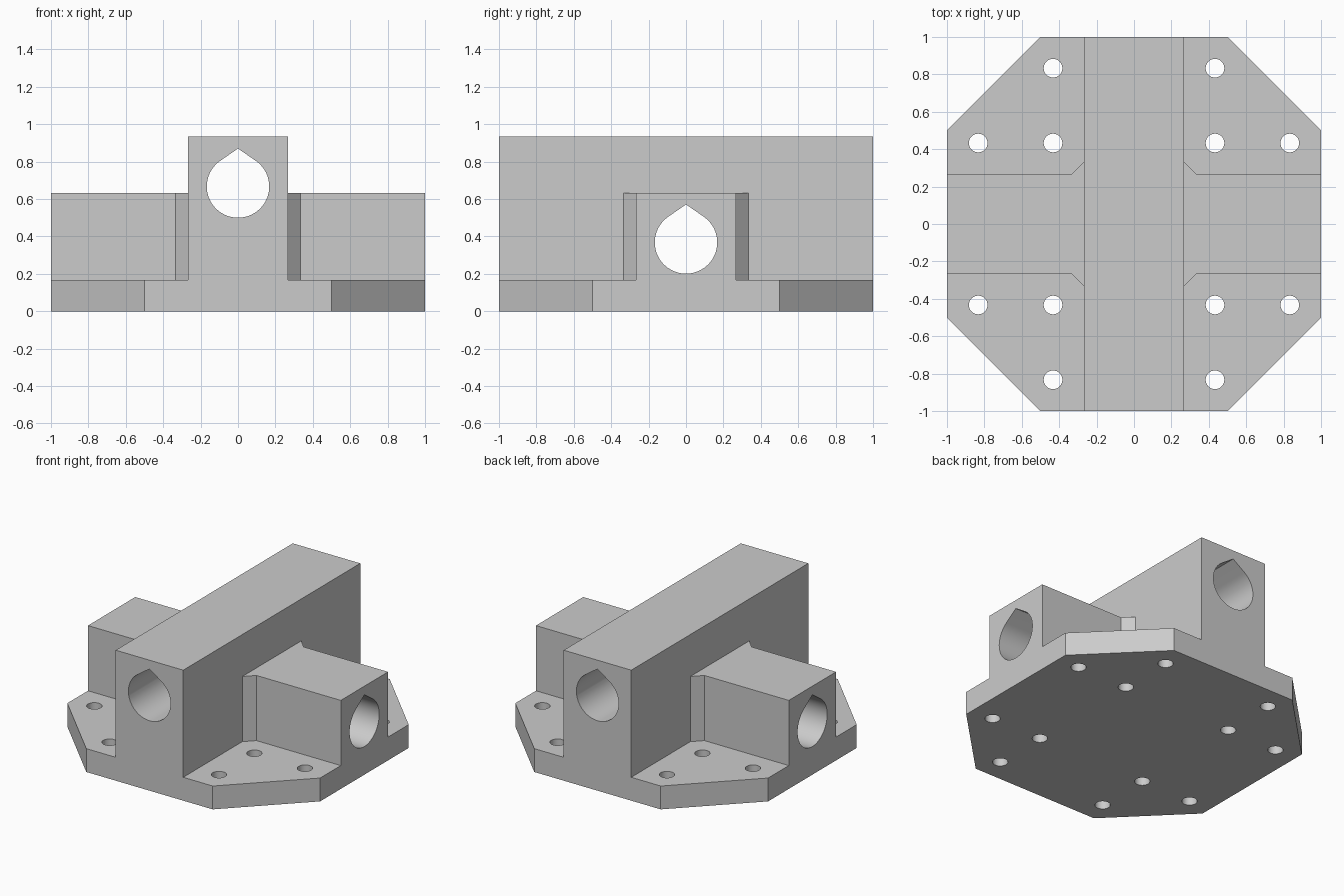
import bpy
import bmesh
from math import acos, cos, pi, radians, sin
from mathutils import Matrix, Vector

cube = bpy.data.objects.get("Cube")
if cube:
    bpy.data.objects.remove(cube, do_unlink=True)

BASE_TOP, ARM_TOP, RIDGE_TOP = 0.167, 0.633, 0.933
HALF, CHAMFER = 0.267, 0.333      # half width of the bars, reach of corner webs
SIDE = 0.5                        # half length of the straight base sides

grey = bpy.data.materials.new("light_grey")
grey.use_nodes = True
grey.diffuse_color = (0.6, 0.6, 0.6, 1)
grey.node_tree.nodes["Principled BSDF"].inputs["Base Color"].default_value = (0.6, 0.6, 0.6, 1)


def prism(name, outline, low, high, matrix=Matrix()):
    """Extrude a flat outline from low to high, then place it."""
    bm = bmesh.new()
    face = bm.faces.new([bm.verts.new((x, y, low)) for x, y in outline])
    top = bmesh.ops.extrude_face_region(bm, geom=[face])["geom"]
    verts = [v for v in top if isinstance(v, bmesh.types.BMVert)]
    bmesh.ops.translate(bm, verts=verts, vec=(0, 0, high - low))
    bm.transform(matrix)
    bmesh.ops.recalc_face_normals(bm, faces=bm.faces)
    mesh = bpy.data.meshes.new(name)
    bm.to_mesh(mesh)
    bm.free()
    mesh.materials.append(grey)
    obj = bpy.data.objects.new(name, mesh)
    bpy.context.collection.objects.link(obj)
    return obj


def combine(target, tool, operation):
    """Apply a boolean and discard the tool."""
    mod = target.modifiers.new(operation, 'BOOLEAN')
    mod.operation, mod.solver, mod.object = operation, 'EXACT', tool
    bpy.ops.object.select_all(action='DESELECT')
    bpy.context.view_layer.objects.active = target
    target.select_set(True)
    bpy.ops.object.modifier_apply(modifier=mod.name)
    bpy.data.objects.remove(tool, do_unlink=True)


def quarter_turns(points):
    """Repeat points four times around the centre."""
    result = []
    for i in range(4):
        turn = Matrix.Rotation(i * pi / 2, 2)
        result += [tuple(turn @ Vector(p)) for p in points]
    return result


def circle(x, y, radius, count):
    return [(x + radius * cos(2 * pi * i / count), y + radius * sin(2 * pi * i / count))
            for i in range(count)]


def teardrop(radius, tip, count=48):
    """Round bore whose upper arc is closed by two tangent lines."""
    gap = acos(radius / tip)
    start, sweep = pi / 2 + gap, 2 * pi - 2 * gap
    arc = [(radius * cos(start + sweep * i / count), radius * sin(start + sweep * i / count))
           for i in range(count + 1)]
    return arc + [(0, tip)]


# Eight-sided base plate
block = prism("bearing_block", quarter_turns([(1, -SIDE), (1, SIDE)]), 0, BASE_TOP)

# Crossed arms with angled webs in the inner corners
cross = quarter_turns([(1, -HALF), (1, HALF), (CHAMFER, HALF), (HALF, CHAMFER)])
combine(block, prism("crossed_arms", cross, BASE_TOP, ARM_TOP), 'UNION')

# Tall ridge running front to back
ridge = [(-HALF, -1), (HALF, -1), (HALF, 1), (-HALF, 1)]
combine(block, prism("tall_ridge", ridge, ARM_TOP, RIDGE_TOP), 'UNION')

# Teardrop bores: upper one front to back, lower one side to side
upright = Matrix.Rotation(pi / 2, 4, 'X')
bore = teardrop(0.167, 0.203)
upper = Matrix.Translation((0, 0, 0.667)) @ upright
lower = Matrix.Translation((0, 0, 0.368)) @ Matrix.Rotation(pi / 2, 4, 'Z') @ upright
for name, place in (("upper_bore", upper), ("lower_bore", lower)):
    combine(block, prism(name, bore, -1.2, 1.2, place), 'DIFFERENCE')

# Three bolt holes in each corner of the plate
near, far = 0.433, 0.833
for sx in (-1, 1):
    for sy in (-1, 1):
        for x, y in ((near, near), (far, near), (near, far)):
            hole = prism("bolt_hole", circle(sx * x, sy * y, 0.05, 32), -0.1, 0.3)
            combine(block, hole, 'DIFFERENCE')

# Merge flat regions and smooth only the bores
bm = bmesh.new()
bm.from_mesh(block.data)
bmesh.ops.remove_doubles(bm, verts=bm.verts, dist=0.0001)
bmesh.ops.dissolve_limit(bm, angle_limit=radians(0.5), verts=bm.verts, edges=bm.edges)
bm.to_mesh(block.data)
bm.free()
bpy.ops.object.shade_smooth_by_angle(angle=radians(25))
